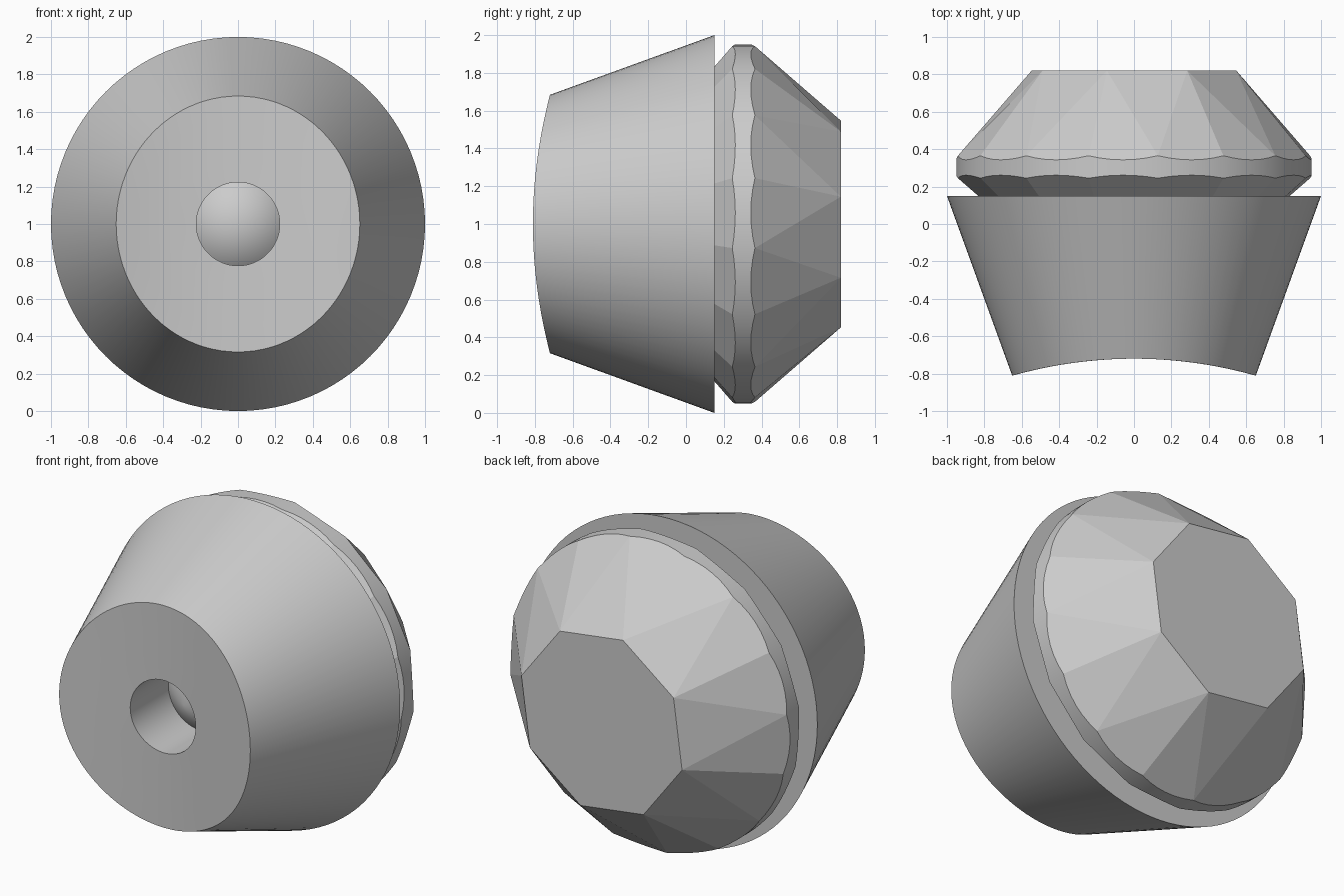
import bpy, bmesh, math
from mathutils import Vector

if "Cube" in bpy.data.objects:
    bpy.data.objects.remove(bpy.data.objects["Cube"], do_unlink=True)

SEGMENTS = 96
BACK = 0.15                       # plane where the base meets the cut gem
grey = bpy.data.materials.new("plain grey")
grey.use_nodes = True
grey.diffuse_color = (0.6, 0.6, 0.6, 1)
grey.node_tree.nodes["Principled BSDF"].inputs["Base Color"].default_value = (0.6, 0.6, 0.6, 1)


def polar(radius, y, angle):
    """Point around the knob axis, angle in degrees from the top."""
    a = math.radians(angle)
    return Vector((radius * math.sin(a), y, 1 + radius * math.cos(a)))


def finish(bm, name, sharp):
    bmesh.ops.recalc_face_normals(bm, faces=bm.faces[:])
    mesh = bpy.data.meshes.new(name)
    bm.to_mesh(mesh)
    bm.free()
    mesh.materials.append(grey)
    obj = bpy.data.objects.new(name, mesh)
    bpy.context.collection.objects.link(obj)
    bpy.ops.object.select_all(action="DESELECT")
    obj.select_set(True)
    bpy.context.view_layer.objects.active = obj
    bpy.ops.object.shade_smooth_by_angle(angle=math.radians(sharp))


def saddle(x):
    """Concave front surface, curved about a vertical axis."""
    return -3.11 + math.sqrt(2.39 ** 2 - x * x)


def front_rim(angle):
    """Where the flared side meets the concave front."""
    r = 0.66
    for _ in range(8):
        r = 1 - 0.363 * (BACK - saddle(r * math.sin(math.radians(angle))))
    return r


# Flared base: rings from the back centre, over the front, into the screw hole
bm = bmesh.new()
HOLE = 0.223
rings = [[] for _ in range(7)]
for i in range(SEGMENTS):
    a = 360 * i / SEGMENTS
    rim = front_rim(a)
    rings[0].append(bm.verts.new(polar(1, BACK, a)))
    for k in range(5):
        r = rim + (HOLE - rim) * k / 4
        rings[k + 1].append(bm.verts.new(polar(r, saddle(r * math.sin(math.radians(a))), a)))
    rings[6].append(bm.verts.new(polar(HOLE, -0.36, a)))
for inner, outer in zip(rings, rings[1:]):
    for i in range(SEGMENTS):
        j = (i + 1) % SEGMENTS
        bm.faces.new((inner[i], inner[j], outer[j], outer[i]))
bm.faces.new(rings[0])
tip = bm.verts.new((0, -0.53, 1))             # cone at the bottom of the hole
for i in range(SEGMENTS):
    bm.faces.new((rings[6][i], rings[6][(i + 1) % SEGMENTS], tip))
finish(bm, "flared_base", 30)

# Faceted gem: a round girdle trimmed by flat facet planes
GIRDLE, TABLE_R, TABLE_Y = 0.95, 0.566, 0.82
TURN, STEP = -14.8, 22.5
bm = bmesh.new()
ends = [[bm.verts.new(polar(GIRDLE, y, TURN + 360 * i / SEGMENTS)) for i in range(SEGMENTS)]
        for y in (BACK, TABLE_Y)]
for i in range(SEGMENTS):
    j = (i + 1) % SEGMENTS
    bm.faces.new((ends[0][i], ends[0][j], ends[1][j], ends[1][i]))
for ring in ends:
    bm.faces.new(ring)


def cut(a, b, c):
    """Slice off everything outside the plane through three points."""
    normal = (b - a).cross(c - a).normalized()
    if normal.dot(a - Vector((0, 0.3, 1))) < 0:
        normal.negate()
    res = bmesh.ops.bisect_plane(bm, geom=bm.verts[:] + bm.edges[:] + bm.faces[:], dist=1e-5,
                                 plane_co=a, plane_no=normal, clear_outer=True)
    edges = [e for e in res["geom_cut"] if isinstance(e, bmesh.types.BMEdge) and e.is_boundary]
    if edges:
        bmesh.ops.holes_fill(bm, edges=edges, sides=0)


for k in range(16):
    a, b = TURN + k * STEP, TURN + (k + 1) * STEP
    corner = a if k % 2 == 0 else b
    # facets behind and in front of the girdle
    cut(polar(GIRDLE, 0.365, a), polar(GIRDLE, 0.365, b), polar(TABLE_R, TABLE_Y, corner))
    cut(polar(GIRDLE, 0.245, a), polar(GIRDLE, 0.245, b), polar(0.84, BACK, a))
    # triangle along each edge of the flat back
    if k % 2 == 0:
        cut(polar(TABLE_R, TABLE_Y, a), polar(TABLE_R, TABLE_Y, a + 45), polar(GIRDLE, 0.365, b))
finish(bm, "faceted_gem", 8)
